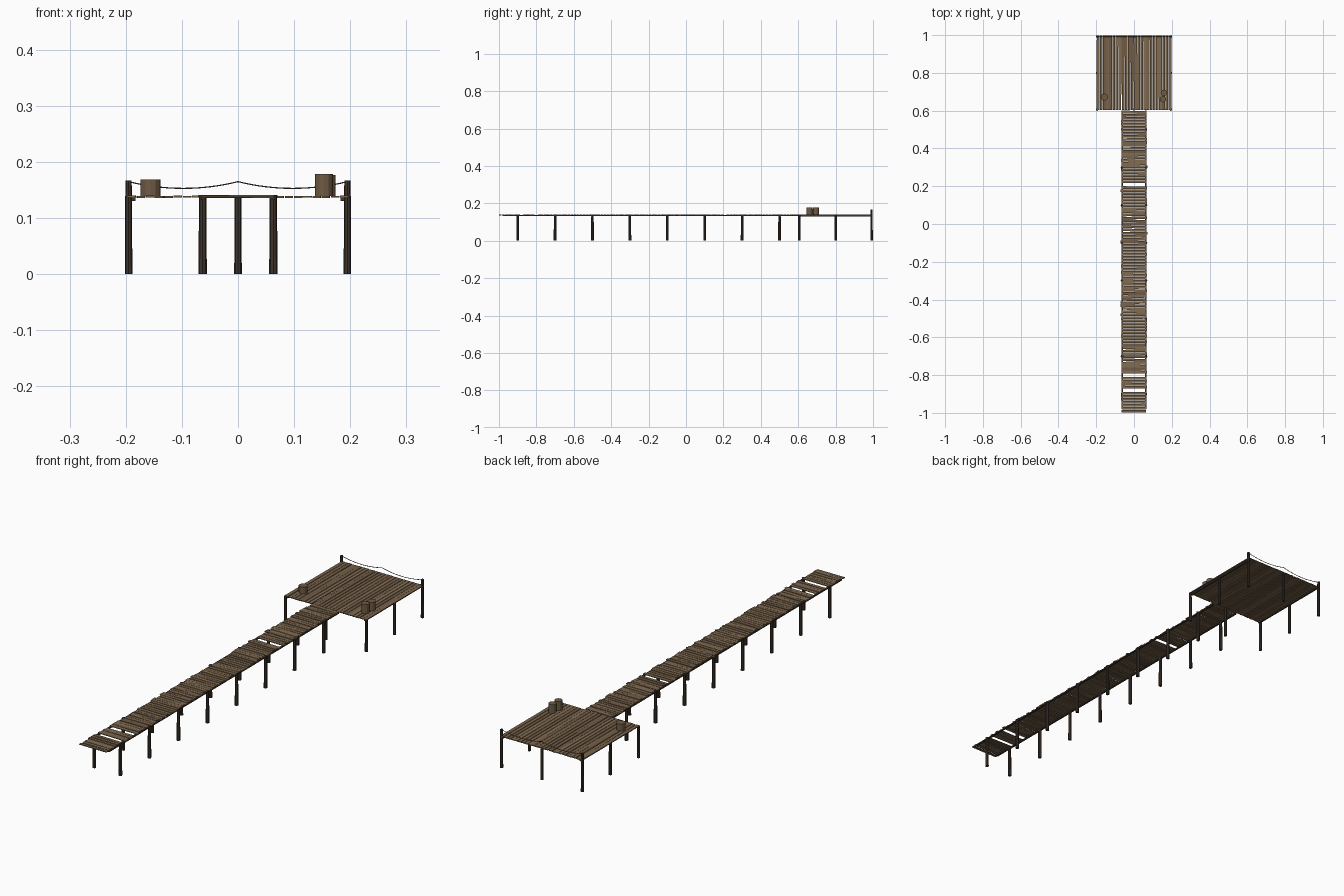
import bpy, bmesh, math, random
from mathutils import Matrix, Vector

if "Cube" in bpy.data.objects:
    bpy.data.objects.remove(bpy.data.objects["Cube"])

random.seed(7)

def material(name, rgb):
    m = bpy.data.materials.new(name)
    m.diffuse_color = (*rgb, 1)
    m.use_nodes = True
    m.node_tree.nodes["Principled BSDF"].inputs["Base Color"].default_value = m.diffuse_color
    return m

PLANK = [material("plank_wood_%d" % i, c) for i, c in enumerate(
    [(0.19, 0.125, 0.07), (0.16, 0.105, 0.06), (0.22, 0.15, 0.085)])]
DARK = material("dark_wood", (0.05, 0.036, 0.025))
ROPE = material("rope_fibre", (0.10, 0.075, 0.045))
CRATE = material("barrel_wood", (0.16, 0.105, 0.06))

def finish(bm, name, mats):
    me = bpy.data.meshes.new(name)
    bm.to_mesh(me)
    bm.free()
    for m in mats:
        me.materials.append(m)
    ob = bpy.data.objects.new(name, me)
    bpy.context.collection.objects.link(ob)
    return ob

def box(bm, centre, size, rot=0.0, tilt=0.0, mat=0):
    mtx = (Matrix.Translation(centre) @ Matrix.Rotation(rot, 4, 'Z')
           @ Matrix.Rotation(tilt, 4, 'Y') @ Matrix.Diagonal((*size, 1)))
    r = bmesh.ops.create_cube(bm, size=1, matrix=mtx)
    for f in {f for v in r['verts'] for f in v.link_faces}:
        f.material_index = mat

def cyl(bm, x, y, z0, z1, r0, r1, sides=8):
    bmesh.ops.create_cone(bm, cap_ends=True, segments=sides, radius1=r0, radius2=r1,
                          depth=z1 - z0, matrix=Matrix.Translation((x, y, (z0 + z1) / 2)))

# walkway planks laid across, slightly crooked, a few missing
bm = bmesh.new()
n = 100
step = 1.6 / n
for i in range(n):
    y = -1 + step * (i + 0.5)
    if i in (7, 12, 75):
        continue
    box(bm, (random.uniform(-0.004, 0.004), y, 0.1385 + random.uniform(-0.001, 0.001)),
        (0.13 + random.uniform(-0.006, 0.006), step * random.uniform(0.8, 0.95), 0.003),
        0 if i == 0 else random.uniform(-0.02, 0.02), random.uniform(-0.01, 0.01), random.randrange(3))
finish(bm, "walkway_planks", PLANK)

# platform planks running lengthwise
bm = bmesh.new()
n = 24
w = 0.396 / n
for i in range(n):
    box(bm, (-0.198 + w * (i + 0.5), 0.8, 0.138 + random.uniform(-0.0006, 0.0006)),
        (w * random.uniform(0.82, 0.95), 0.395, 0.003),
        random.uniform(-0.004, 0.004), 0, random.randrange(3))
finish(bm, "platform_planks", PLANK)

# support beams tucked under the decks
bm = bmesh.new()
for s in (-1, 1):
    box(bm, (s * 0.062, -0.19, 0.1345), (0.008, 1.58, 0.005))
    box(bm, (s * 0.187, 0.8, 0.1335), (0.008, 0.39, 0.006))
finish(bm, "support_beams", [DARK])

# walkway posts in pairs
bm = bmesh.new()
for i in range(8):
    for s in (-1, 1):
        cyl(bm, s * 0.063, -0.9 + 0.2 * i, 0, 0.1405, 0.0075, 0.0065)
finish(bm, "walkway_posts", [DARK])

# platform posts around the edge
bm = bmesh.new()
for x in (-0.195, 0, 0.195):
    for y in (0.606, 0.8, 0.992):
        if x == 0 and y == 0.8:
            continue
        cyl(bm, x, y, 0, 0.138, 0.0068, 0.006)
finish(bm, "platform_posts", [DARK])

# short mooring posts at the far corners
bm = bmesh.new()
for x in (-0.195, 0.195):
    cyl(bm, x, 0.992, 0.136, 0.167, 0.006, 0.0055)
finish(bm, "mooring_posts", [DARK])

# rope sagging in two spans along the far edge
cu = bpy.data.curves.new("rope", 'CURVE')
cu.dimensions = '3D'
cu.bevel_depth = 0.0012
cu.bevel_resolution = 1
cu.use_fill_caps = True
sp = cu.splines.new('POLY')
sp.points.add(32)
for i, p in enumerate(sp.points):
    t = i / 16 % 1
    p.co = (-0.195 + 0.39 * i / 32, 0.992, 0.165 - 0.048 * t * (1 - t), 1)
cu.materials.append(ROPE)
rope = bpy.data.objects.new("rope", cu)
bpy.context.collection.objects.link(rope)

# barrels and tub standing near the platform entrance
for name, x, y, r, h in (("barrel_front", 0.153, 0.66, 0.016, 0.040),
                         ("barrel_rear", 0.158, 0.695, 0.016, 0.038),
                         ("small_tub", -0.156, 0.672, 0.018, 0.030)):
    bm = bmesh.new()
    cyl(bm, x, y, 0.139, 0.139 + h, r, r, 12)
    finish(bm, name, [CRATE])
